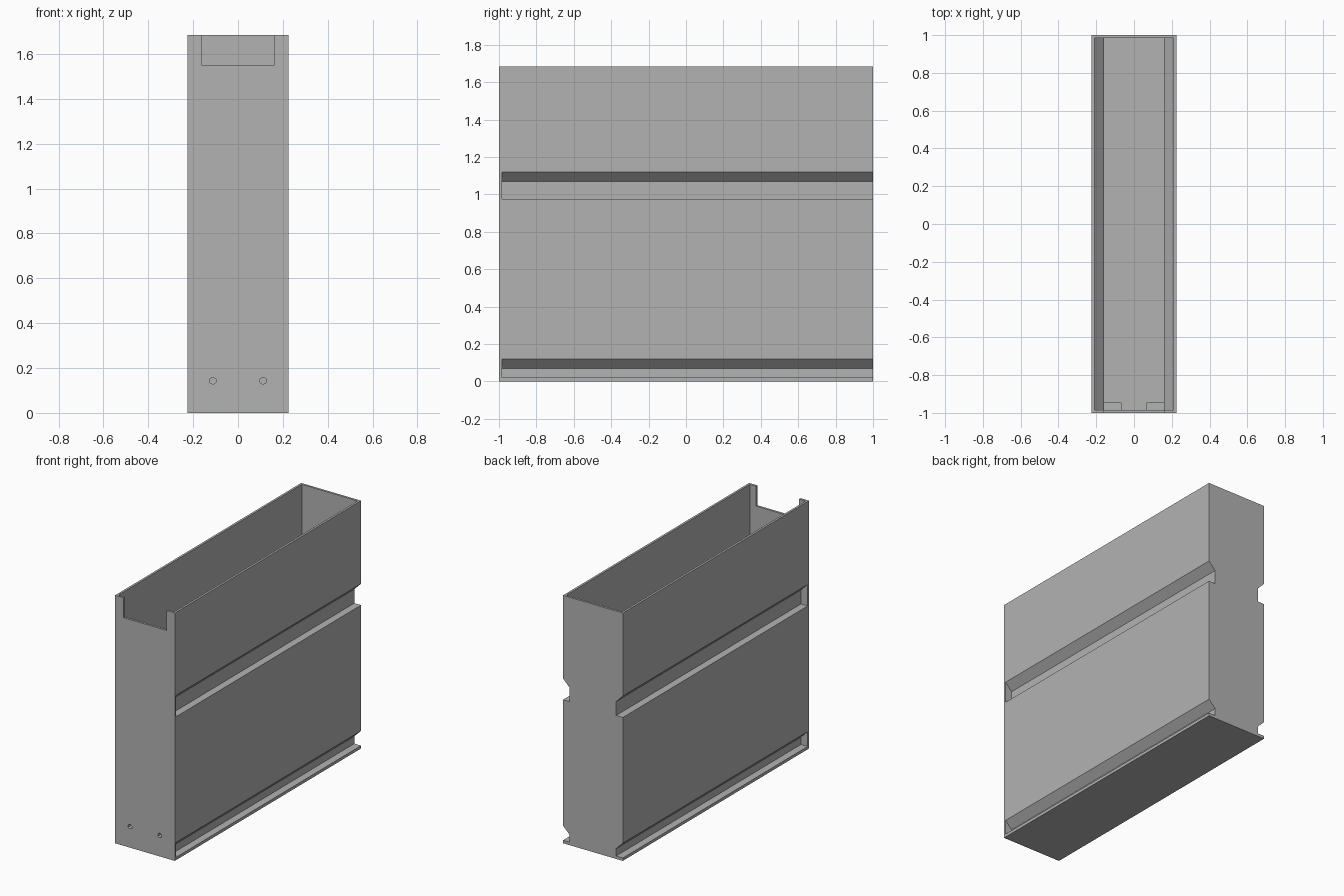
import bpy
import bmesh
from math import pi, sin, cos

if "Cube" in bpy.data.objects:
    bpy.data.objects.remove(bpy.data.objects["Cube"], do_unlink=True)

W, H, T = 0.225, 1.685, 0.015      # half width, height, wall thickness
DEPTH = 0.05                       # groove depth
GROOVES = (0.02, 0.975)            # bottom height of each rail groove
GROOVE_TOPS = (0.07, 1.07)         # height where each groove starts to slope out
HOLE_X, HOLE_Z = 0.112, 0.143

grey = bpy.data.materials.new("plain grey")
grey.use_nodes = True
grey.diffuse_color = (0.45, 0.45, 0.45, 1)
grey.node_tree.nodes["Principled BSDF"].inputs["Base Color"].default_value = grey.diffuse_color


def prism(name, profile, y0, y1):
    """Extrude an (x, z) outline along y."""
    bm = bmesh.new()
    face = bm.faces.new([bm.verts.new((x, y0, z)) for x, z in profile])
    out = bmesh.ops.extrude_face_region(bm, geom=[face])
    moved = [v for v in out["geom"] if isinstance(v, bmesh.types.BMVert)]
    bmesh.ops.translate(bm, verts=moved, vec=(0, y1 - y0, 0))
    bmesh.ops.recalc_face_normals(bm, faces=bm.faces)
    mesh = bpy.data.meshes.new(name)
    bm.to_mesh(mesh)
    bm.free()
    mesh.materials.append(grey)
    obj = bpy.data.objects.new(name, mesh)
    bpy.context.collection.objects.link(obj)
    return obj


def rect(x0, x1, z0, z1):
    return [(x0, z0), (x1, z0), (x1, z1), (x0, z1)]


def combine(target, tool, operation):
    """Apply a boolean and remove the tool."""
    mod = target.modifiers.new(operation, "BOOLEAN")
    mod.operation, mod.solver, mod.object = operation, "EXACT", tool
    tool.hide_render = True
    bpy.context.view_layer.objects.active = target
    bpy.ops.object.modifier_apply(modifier=mod.name)
    bpy.data.objects.remove(tool, do_unlink=True)


# Outer shell
bin_body = prism("bin_body", rect(-W, W, 0, H), -1, 1)

# Hollow inside, stepping in around the rail grooves
inner, narrow = W - T, W - T - DEPTH
side = [(narrow, GROOVES[0])]
for low, high in zip(GROOVES, GROOVE_TOPS):
    if low > 0.5:
        side += [(inner, low - T), (narrow, low - T)]
    side += [(narrow, high + 0.006), (inner, high + DEPTH + 0.006)]
side.append((inner, H + 0.1))
cavity = side + [(-x, z) for x, z in reversed(side)]
combine(bin_body, prism("cavity_cutter", cavity, T - 1, 1 - T), "DIFFERENCE")

# Rail grooves on both sides, closed at the front and open at the back
for low, high in zip(GROOVES, GROOVE_TOPS):
    for s in (1, -1):
        outline = [(W + 0.05, low), (W - DEPTH, low), (W - DEPTH, high),
                   (W, high + DEPTH), (W + 0.05, high + 2 * DEPTH)]
        cutter = prism("groove_cutter", [(s * x, z) for x, z in outline], T - 1, 1.1)
        combine(bin_body, cutter, "DIFFERENCE")

# Finger notch in the front wall
combine(bin_body, prism("notch_cutter", rect(-0.162, 0.162, 1.55, H + 0.1), -1.1, -0.97), "DIFFERENCE")

# Blocks behind the front wall with blind six-sided holes
for s in (1, -1):
    xs = sorted((s * 0.066, s * (narrow + 0.004)))
    combine(bin_body, prism("block", rect(*xs, 0.01, 0.19), -0.99, -0.945), "UNION")
    ring = [(s * HOLE_X + 0.016 * sin(i * pi / 3), HOLE_Z + 0.016 * cos(i * pi / 3)) for i in range(6)]
    combine(bin_body, prism("hole_cutter", ring, -1.1, -0.955), "DIFFERENCE")
